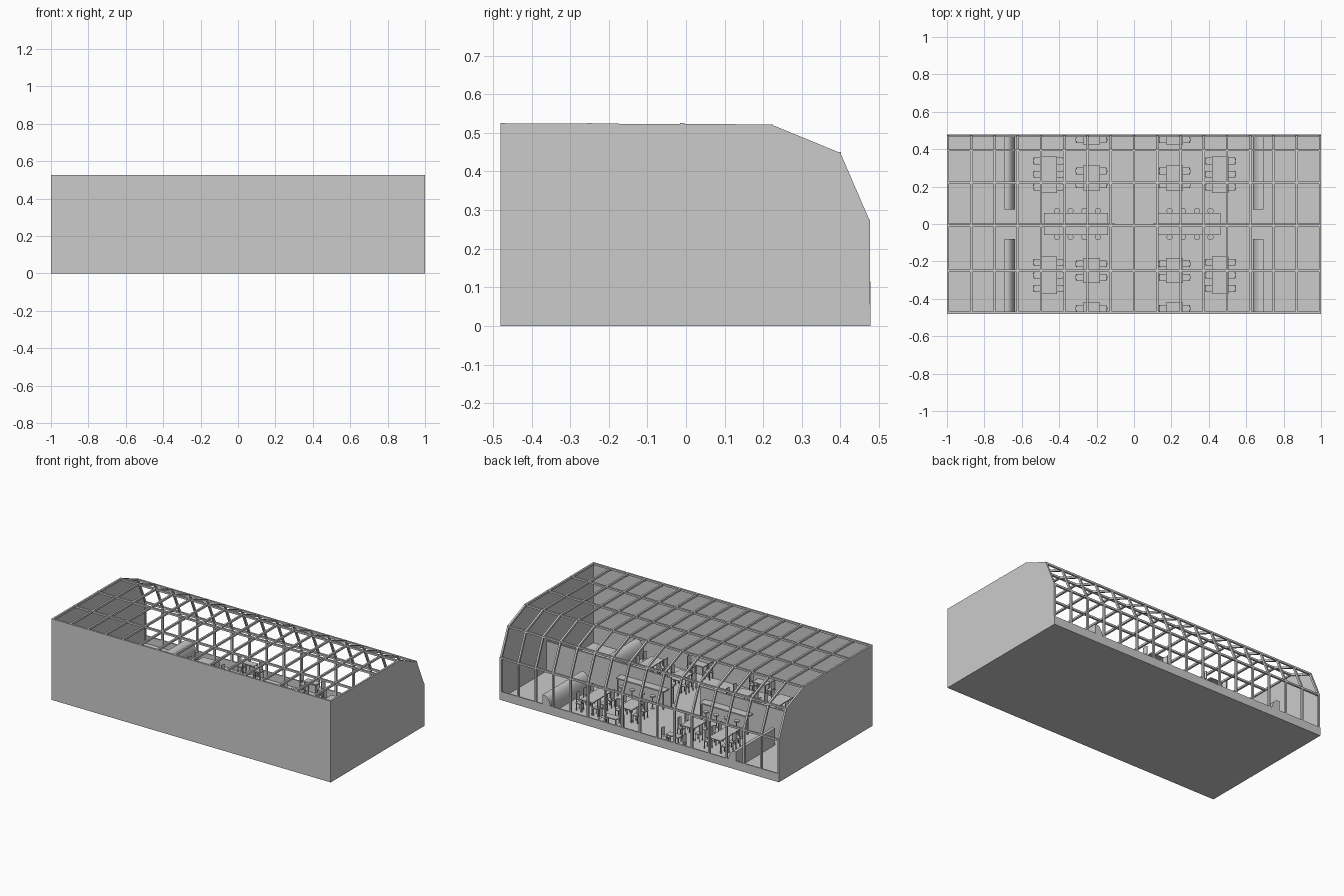
import bpy, bmesh, math
from mathutils import Vector, Matrix

if "Cube" in bpy.data.objects:
    bpy.data.objects.remove(bpy.data.objects["Cube"])


def obj(name, bm):
    bmesh.ops.recalc_face_normals(bm, faces=bm.faces[:])
    me = bpy.data.meshes.new(name)
    bm.to_mesh(me)
    bm.free()
    o = bpy.data.objects.new(name, me)
    bpy.context.collection.objects.link(o)
    return o


def add_box(bm, x0, x1, y0, y1, z0, z1):
    m = Matrix.Translation(((x0 + x1) / 2, (y0 + y1) / 2, (z0 + z1) / 2))
    bmesh.ops.create_cube(bm, size=1, matrix=m @ Matrix.Diagonal((x1 - x0, y1 - y0, z1 - z0, 1)))


def box(name, *dims):
    bm = bmesh.new()
    add_box(bm, *dims)
    return obj(name, bm)


def extrude(bm, pts, vec):
    f = bm.faces.new([bm.verts.new(p) for p in pts])
    r = bmesh.ops.extrude_face_region(bm, geom=[f], use_keep_orig=True)
    bmesh.ops.translate(bm, vec=vec, verts=[v for v in r['geom'] if isinstance(v, bmesh.types.BMVert)])


def copy(src, loc, rot=0):
    o = bpy.data.objects.new(src.name, src.data)
    o.location = loc
    o.rotation_euler.z = rot
    bpy.context.collection.objects.link(o)


# Shell: floor, solid front wall, low back sill and shaped end walls
W = 0.48
box("floor", -1, 1, -W, 0.478, 0, 0.006)
box("front_wall", -1, 1, -W, -W + 0.005, 0, 0.525)
box("back_sill", -1, 1, 0.47, 0.478, 0, 0.055)
profile = [(-W, 0.525), (0.22, 0.522), (0.40, 0.448), (0.477, 0.27), (0.477, 0.0)]
for s in (-1, 1):
    bm = bmesh.new()
    extrude(bm, [(s, y, z) for y, z in [(-W, 0)] + profile], (-s * 0.005, 0, 0))
    obj("end_wall", bm)

# Ribs following the roof profile
inner = [(-W, 0.512), (0.216, 0.51), (0.391, 0.438), (0.465, 0.267), (0.465, 0.0)]
bm = bmesh.new()
for i in range(17):
    x = -0.994 + i * 1.988 / 16 - 0.006
    for k in range(4):
        quad = [profile[k], profile[k + 1], inner[k + 1], inner[k]]
        extrude(bm, [(x, y, z) for y, z in quad], (0.012, 0, 0))
obj("roof_ribs", bm)

# Long horizontal bars
bm = bmesh.new()
for y, z in [(-0.474, 0.519), (-0.25, 0.519), (-0.01, 0.519), (0.22, 0.516), (0.395, 0.444), (0.471, 0.27)]:
    add_box(bm, -1, 1, y - 0.006, y + 0.006, z - 0.006, z + 0.006)
obj("roof_purlins", bm)

# Centre partition, open in the middle
for s in (-1, 1):
    a, b = sorted((s * 0.105, s * 1.0))
    box("partition", a, b, -0.005, 0.005, 0, 0.2)

# Curved wall benches with flat backs
arc = [(0.635 + 0.045 * (1 - math.cos(t)), 0.03 + 0.085 * math.sin(t))
       for t in [math.pi / 2 * i / 10 for i in range(11)]]
for s in (-1, 1):
    for y in (-W, 0.078):
        bm = bmesh.new()
        pts = [(0.692, 0), (0.635, 0)] + arc + [(0.692, 0.115)]
        extrude(bm, [(s * px, y, pz) for px, pz in pts], (0, 0.4, 0))
        o = obj("curved_bench", bm)
        bpy.ops.object.select_all(action='DESELECT')
        o.select_set(True)
        bpy.context.view_layer.objects.active = o
        bpy.ops.object.shade_smooth_by_angle(angle=math.radians(30))


# Chair: table side is -x, curved back at +x
def make_chair(loc, rot):
    bm = bmesh.new()
    add_box(bm, -0.02, 0.018, -0.018, 0.018, 0.05, 0.056)
    for x in (-0.017, 0.015):
        for y in (-0.015, 0.015):
            add_box(bm, x - 0.002, x + 0.002, y - 0.002, y + 0.002, 0.005, 0.05)
    out, inn = [], []
    for i in range(7):
        t = -1 + i / 3
        x = 0.022 - 0.007 * t * t
        out.append((x, 0.019 * t, 0.068))
        inn.append((x - 0.004, 0.018 * t, 0.068))
    for i in range(6):
        extrude(bm, [out[i], out[i + 1], inn[i + 1], inn[i]], (0, 0, 0.05))
    for y in (-0.013, 0.013):
        add_box(bm, 0.013, 0.017, y - 0.002, y + 0.002, 0.05, 0.07)
    o = obj("chair", bm)
    o.location, o.rotation_euler.z = loc, rot
    return o


chair = None


def place_chair(x, y, rot):
    global chair
    if chair is None:
        chair = make_chair((x, y, 0), rot)
    else:
        copy(chair, (x, y, 0), rot)


# Table with four legs and rows of chairs on both sides
def dining_set(x, y0, y1, half, chairs):
    bm = bmesh.new()
    add_box(bm, x - half, x + half, y0, y1, 0.084, 0.09)
    for lx in (x - half + 0.006, x + half - 0.006):
        for ly in (y0 + 0.006, y1 - 0.006):
            add_box(bm, lx - 0.003, lx + 0.003, ly - 0.003, ly + 0.003, 0.005, 0.084)
    obj("table", bm)
    for cy in chairs:
        place_chair(x + half + 0.018, cy, 0)
        place_chair(x - half - 0.018, cy, math.pi)


for xb, xs in ((-0.457, -0.228), (0.462, 0.217)):
    dining_set(xb, 0.165, 0.36, 0.044, (0.197, 0.266, 0.337))
    dining_set(xb, -0.375, -0.175, 0.044, (-0.205, -0.273, -0.345))
    dining_set(xs, 0.18, 0.312, 0.046, (0.21, 0.283))
    dining_set(xs, -0.315, -0.182, 0.046, (-0.213, -0.285))
    dining_set(xs, 0.424, 0.47, 0.046, (0.452,))
    dining_set(xs, -0.475, -0.42, 0.046, (-0.452,))

# Bar counters across the partition, with round stools
stool = None
for x0, x1 in ((-0.482, -0.138), (0.12, 0.462)):
    bm = bmesh.new()
    add_box(bm, x0, x1, -0.06, 0.058, 0.118, 0.126)
    for lx in (x0 + 0.008, x1 - 0.008):
        for ly in (-0.05, 0.05):
            add_box(bm, lx - 0.004, lx + 0.004, ly - 0.004, ly + 0.004, 0.005, 0.118)
    obj("bar_counter", bm)
    for i in range(4):
        for y in (-0.07, 0.07):
            loc = (x0 + 0.07 + i * 0.073, y, 0)
            if stool is None:
                bm = bmesh.new()
                for r, z0, z1 in ((0.016, 0.08, 0.088), (0.003, 0.008, 0.08), (0.013, 0.005, 0.009)):
                    bmesh.ops.create_cone(bm, cap_ends=True, segments=16, radius1=r, radius2=r,
                                          depth=z1 - z0, matrix=Matrix.Translation((0, 0, (z0 + z1) / 2)))
                stool = obj("bar_stool", bm)
                stool.location = loc
            else:
                copy(stool, loc)
